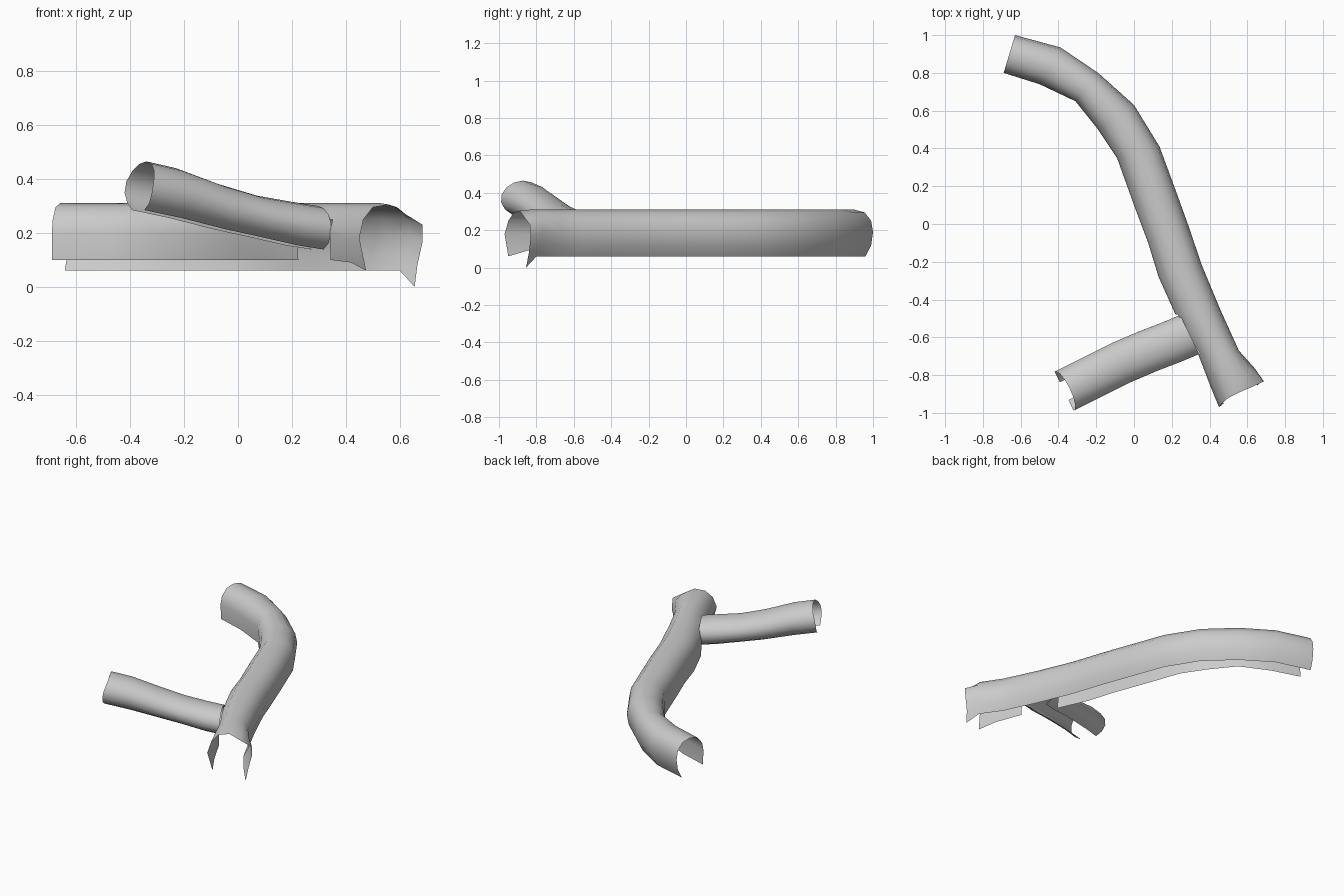
import bpy, bmesh, math
from mathutils import Vector

if "Cube" in bpy.data.objects:
    bpy.data.objects.remove(bpy.data.objects["Cube"])


def loft(name, rings, skip=lambda i, j: False):
    """Open sheet through successive rings of points."""
    bm = bmesh.new()
    vs = [[bm.verts.new(p) for p in r] for r in rings]
    for i in range(len(vs) - 1):
        for j in range(len(vs[0]) - 1):
            if not skip(i, j):
                bm.faces.new((vs[i][j], vs[i][j + 1], vs[i + 1][j + 1], vs[i + 1][j]))
    bmesh.ops.recalc_face_normals(bm, faces=bm.faces)
    # keep the outside of the arch facing up
    if sum(f.normal.z * f.calc_area() for f in bm.faces) < 0:
        bmesh.ops.reverse_faces(bm, faces=bm.faces)
    me = bpy.data.meshes.new(name)
    bm.to_mesh(me)
    bm.free()
    ob = bpy.data.objects.new(name, me)
    bpy.context.collection.objects.link(ob)
    bpy.context.view_layer.objects.active = ob
    ob.select_set(True)
    bpy.ops.object.shade_smooth_by_angle(angle=math.radians(50))
    ob.select_set(False)
    return ob


# Main passage: inner and outer wall positions seen from above
walls = [((-.69, .80), (-.63, 1.0)), ((-.50, .74), (-.39, .935)),
         ((-.31, .65), (-.19, .80)), ((-.19, .50), (0, .63)),
         ((-.09, .35), (.135, .41)), ((.00, .10), (.22, .18)),
         ((.075, -.10), (.285, .00)), ((.13, -.28), (.36, -.22)),
         ((.22, -.48), (.46, -.46)), ((.28, -.59), (.51, -.57)),
         ((.34, -.69), (.555, -.67))]
# Arch section: (sideways fraction from -1 inner to 1 outer, height)
arch = [(.60, .06), (.90, .12), (1, .19), (.90, .25), (.55, .295), (0, .31),
        (-.55, .295), (-.90, .25), (-1, .20), (-.97, .10)]
rings = []
for a, b in walls:
    a, b = Vector(a), Vector(b)
    rings.append([((a + b) / 2 + (b - a) / 2 * s).to_3d() + Vector((0, 0, z)) for s, z in arch])
# Ragged mouth with one leg reaching the ground
rings.append([(.60, -.80, .06), (.625, -.775, .12), (.64, -.765, .19), (.625, -.775, .25),
              (.59, -.80, .295), (.53, -.83, .31), (.47, -.855, .295), (.43, -.87, .25),
              (.405, -.86, .18), (.42, -.85, .09)])
rings.append([(.655, -.855, 0), (.665, -.84, .08), (.685, -.83, .17), (.685, -.835, .23),
              (.62, -.865, .27), (.56, -.89, .305), (.50, -.92, .295), (.465, -.95, .25),
              (.45, -.97, .18), (.475, -.95, .06)])
# the inner wall is left open where the branch enters
loft("main_passage", rings, lambda i, j: i in (8, 9) and j >= 7)

# Side branch: (centre x, y, top z, bottom z)
axis = [(-.37, -.885, .465, .275), (-.23, -.815, .44, .245), (-.07, -.735, .38, .205),
        (.07, -.675, .338, .175), (.20, -.625, .315, .145), (.295, -.585, .30, .13)]
side = Vector((-.44, .90, 0)).normalized()
rings = []
for k, (x, y, top, bottom) in enumerate(axis):
    ring = []
    for n in range(13):
        t = math.radians(-64 + 308 * n / 12)
        p = Vector((x, y, (top + bottom) / 2)) + side * .118 * math.cos(t)
        p.z += (top - bottom) / 2 * math.sin(t)
        if k == 0:  # slightly slanted open end
            p.x += .03 * max(0, math.sin(t))
            p.y += .014 * max(0, math.sin(t))
        ring.append(p)
    rings.append(ring)
loft("side_branch", rings)
